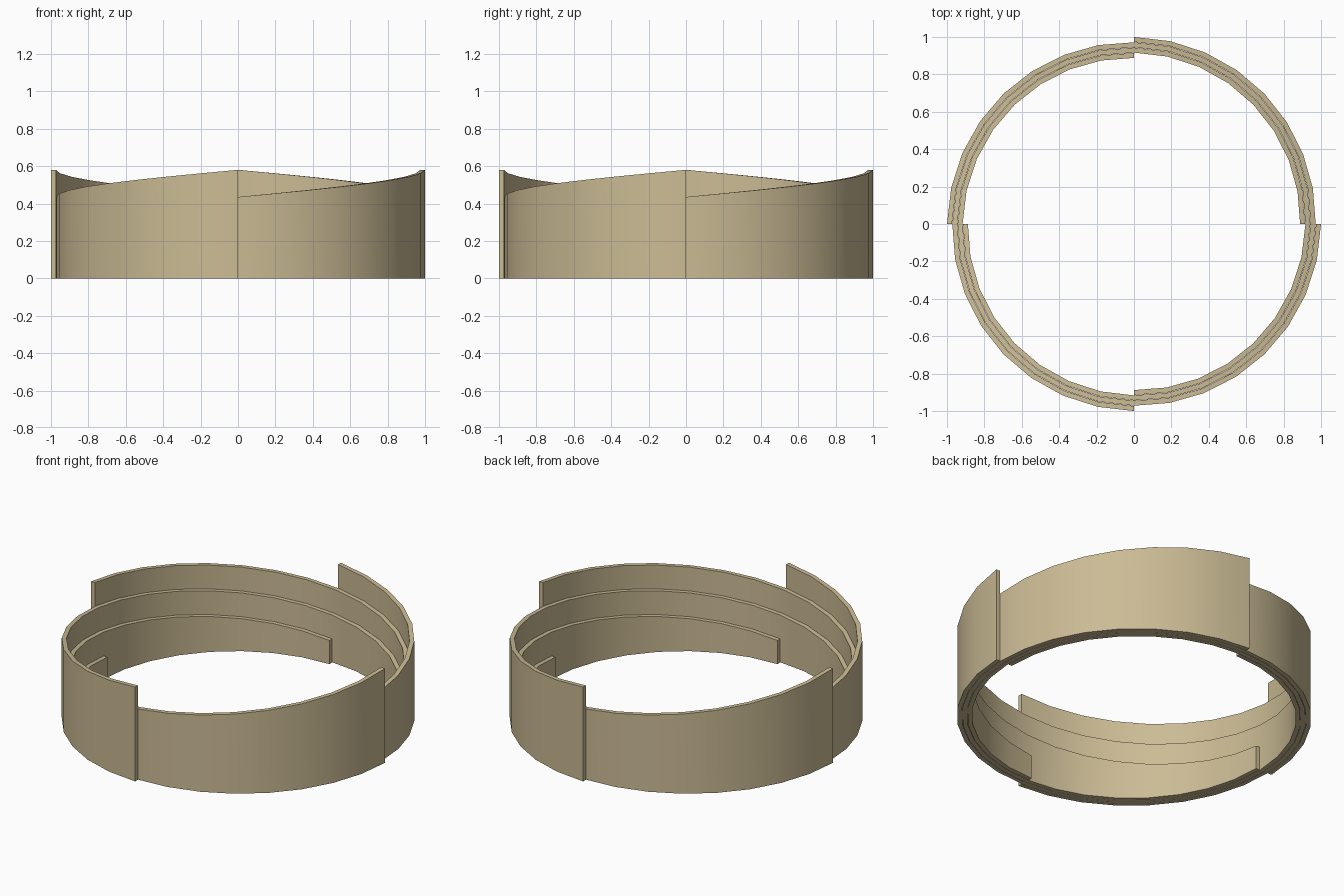
import bpy
import bmesh
import math

if "Cube" in bpy.data.objects:
    bpy.data.objects.remove(bpy.data.objects["Cube"])

SEG = 24                 # 8 facets per quarter, three quarters of a turn
STEP = math.radians(270) / SEG
PITCH = 0.0285 / 8       # inward shift per facet
THICK = 0.0265
TOP, DROP = 0.58, 0.145 / 8


def spiral_blade(name, start):
    """Upright strip that spirals clockwise and inward while its top slopes down."""
    bm = bmesh.new()
    rings = []
    for i in range(SEG + 1):
        a = start - i * STEP
        r, h = 1 - i * PITCH, TOP - i * DROP
        section = [(r, 0), (r, h), (r - THICK, h), (r - THICK, 0)]
        rings.append([bm.verts.new((q * math.cos(a), q * math.sin(a), z))
                      for q, z in section])
    for a, b in zip(rings, rings[1:]):
        for k in range(4):
            n = (k + 1) % 4
            bm.faces.new((a[k], a[n], b[n], b[k]))
    bm.faces.new(rings[0])
    bm.faces.new(rings[-1][::-1])
    bmesh.ops.recalc_face_normals(bm, faces=bm.faces[:])
    mesh = bpy.data.meshes.new(name)
    bm.to_mesh(mesh)
    bm.free()
    obj = bpy.data.objects.new(name, mesh)
    bpy.context.collection.objects.link(obj)
    mesh.materials.append(mat)
    bpy.context.view_layer.objects.active = obj
    obj.select_set(True)
    bpy.ops.object.shade_smooth_by_angle(angle=math.radians(30))
    obj.select_set(False)


# Sand coloured finish
mat = bpy.data.materials.new("sand")
mat.diffuse_color = (0.60, 0.50, 0.30, 1)
mat.use_nodes = True
mat.node_tree.nodes["Principled BSDF"].inputs["Base Color"].default_value = mat.diffuse_color

# Four interleaved blades, a quarter turn apart
for n, side in enumerate(("right", "back", "left", "front")):
    spiral_blade(f"spiral_blade_{side}", n * math.pi / 2)
